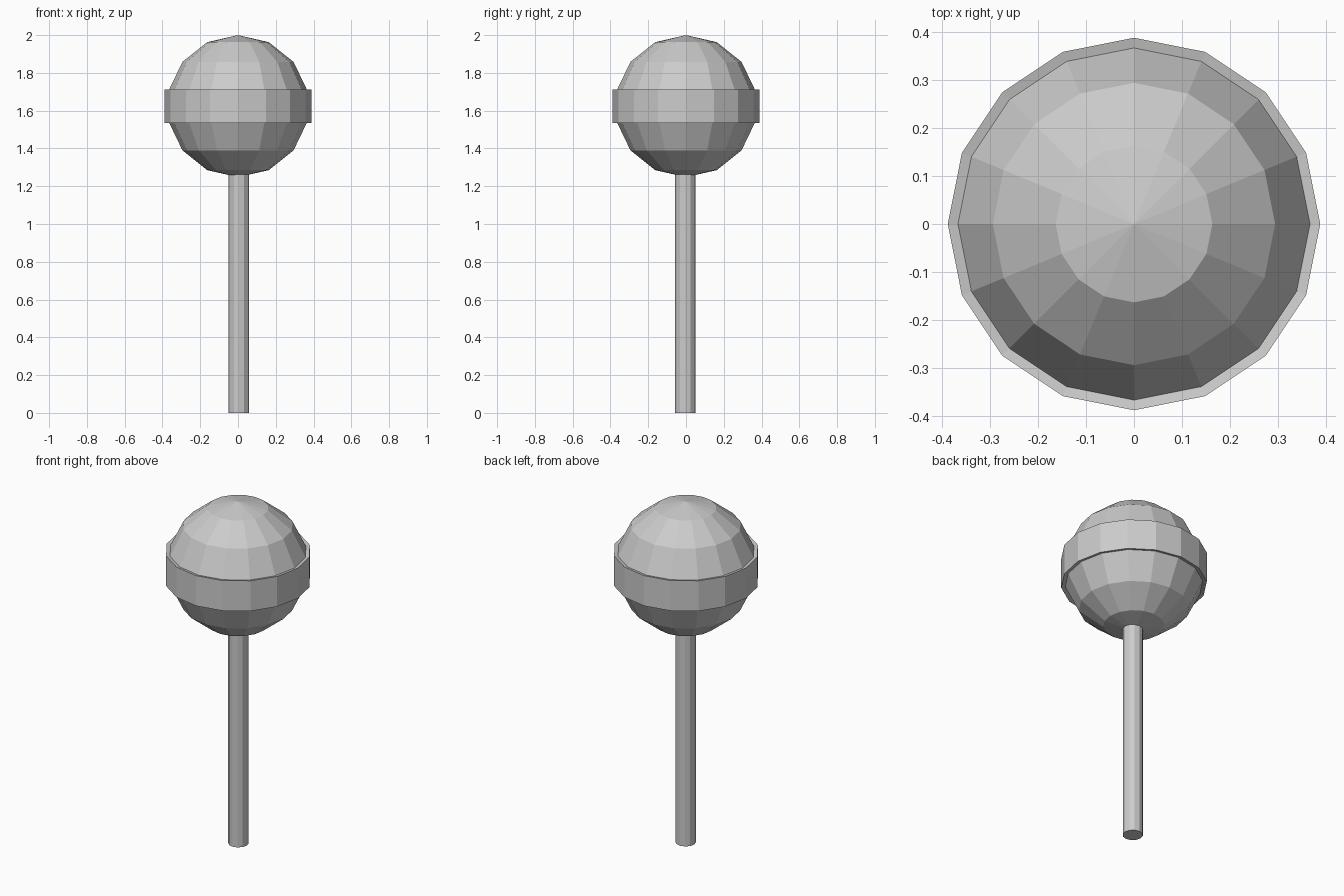
import bpy
import bmesh
from mathutils import Matrix, Vector

cube = bpy.data.objects.get("Cube")
if cube:
    bpy.data.objects.remove(cube, do_unlink=True)

RADIUS, CENTRE = 0.376, 1.624
BAND_SCALE = 1.058

grey = bpy.data.materials.new("plain_grey")
grey.use_nodes = True
colour = (0.6, 0.6, 0.6, 1)
grey.diffuse_color = colour
grey.node_tree.nodes["Principled BSDF"].inputs["Base Color"].default_value = colour


def add_object(name, bm):
    bmesh.ops.recalc_face_normals(bm, faces=bm.faces[:])
    mesh = bpy.data.meshes.new(name)
    bm.to_mesh(mesh)
    bm.free()
    mesh.materials.append(grey)
    obj = bpy.data.objects.new(name, mesh)
    bpy.context.collection.objects.link(obj)
    return obj


# Faceted ball with its middle row of faces raised into a band
bm = bmesh.new()
bmesh.ops.create_uvsphere(bm, u_segments=16, v_segments=7, radius=RADIUS)
middle = [f for f in bm.faces if abs(f.calc_center_median().z) < 0.01]
raised = bmesh.ops.extrude_face_region(bm, geom=middle)["geom"]
bmesh.ops.delete(bm, geom=middle, context="FACES")
rim = [v for v in raised if isinstance(v, bmesh.types.BMVert)]
bmesh.ops.scale(bm, verts=rim, vec=Vector((BAND_SCALE,) * 3))
bmesh.ops.translate(bm, verts=bm.verts[:], vec=(0, 0, CENTRE))
add_object("banded_ball", bm)

# Slim round stick
bm = bmesh.new()
height = 1.3
bmesh.ops.create_cone(bm, cap_ends=True, segments=12, radius1=0.054, radius2=0.054,
                      depth=height, matrix=Matrix.Translation((0.005, -0.004, height / 2)))
add_object("stick", bm)
